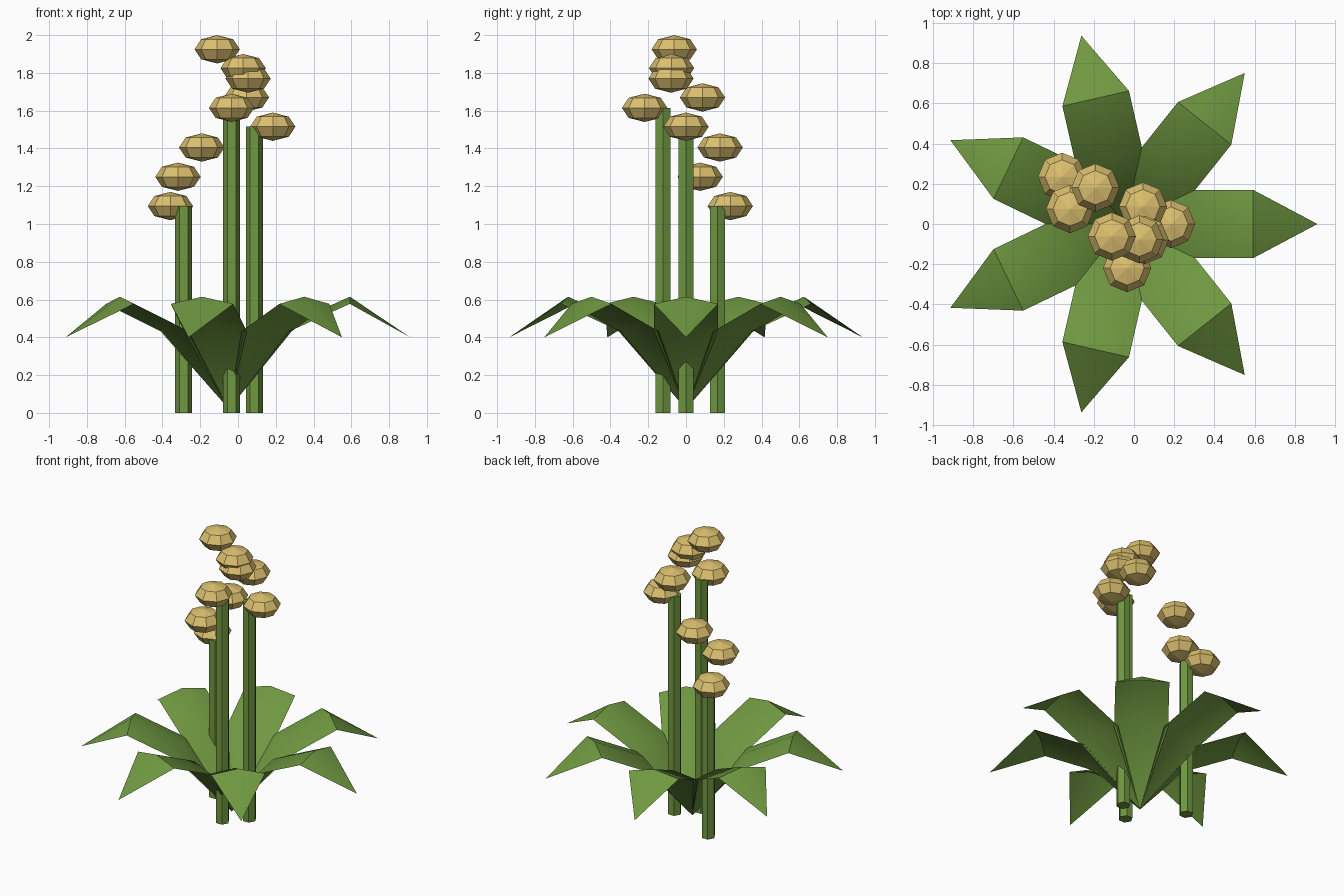
import bpy, bmesh, math
from mathutils import Matrix, Vector

if "Cube" in bpy.data.objects:
    bpy.data.objects.remove(bpy.data.objects["Cube"])


def material(name, rgb):
    m = bpy.data.materials.new(name)
    m.diffuse_color = (*rgb, 1)
    m.use_nodes = True
    m.node_tree.nodes["Principled BSDF"].inputs["Base Color"].default_value = m.diffuse_color
    return m


GREEN = material("leaf green", (0.16, 0.315, 0.052))
YELLOW = material("straw yellow", (0.72, 0.53, 0.16))


def finish(bm, name, mat, smooth_angle=None):
    me = bpy.data.meshes.new(name)
    bm.to_mesh(me)
    bm.free()
    me.materials.append(mat)
    ob = bpy.data.objects.new(name, me)
    bpy.context.collection.objects.link(ob)
    if smooth_angle:
        bpy.ops.object.select_all(action='DESELECT')
        ob.select_set(True)
        bpy.context.view_layer.objects.active = ob
        bpy.ops.object.shade_smooth_by_angle(angle=math.radians(smooth_angle))
    return ob


CENTRE_X = -0.048   # middle of the rosette
LENGTH = 0.96       # reach of each leaf
RIDGE = [0.02, 0.47, 0.615, 0.40]   # midrib heights, base to tip


def leaf(index):
    bm = bmesh.new()
    place = (Matrix.Translation((CENTRE_X, 0, 0))
             @ Matrix.Rotation(index * math.tau / 7, 4, 'Z'))
    rows = []
    for i, z in enumerate(RIDGE):
        t = i / 3
        w = 0.196 * math.sin(math.pi * t)
        sides = (-1, 0, 1) if 0 < i < 3 else (0,)
        rows.append([bm.verts.new(place @ Vector((t * LENGTH, s * w, z - abs(s) * 0.038)))
                     for s in sides])
    base, low, high, tip = rows
    for k in range(2):
        bm.faces.new((base[0], low[k], low[k + 1]))
        bm.faces.new((low[k], high[k], high[k + 1], low[k + 1]))
        bm.faces.new((high[k], tip[0], high[k + 1]))
    bmesh.ops.recalc_face_normals(bm, faces=bm.faces)
    bm.normal_update()
    if sum(f.normal.z for f in bm.faces) < 0:
        bmesh.ops.reverse_faces(bm, faces=bm.faces)
    finish(bm, f"leaf_{index + 1}", GREEN, 40)


def stem(index, x, y, h):
    bm = bmesh.new()
    # hexagonal stem with corners on the x axis
    bmesh.ops.create_cone(bm, cap_ends=True, segments=6, radius1=0.045, radius2=0.045, depth=h,
                          matrix=Matrix.Translation((x, y, h / 2)) @ Matrix.Rotation(math.pi / 6, 4, 'Z'))
    # make sure a corner lies on the x axis
    if max(v.co.x for v in bm.verts) - x < 0.044:
        bmesh.ops.rotate(bm, verts=bm.verts, cent=(x, y, 0),
                         matrix=Matrix.Rotation(math.pi / 6, 3, 'Z'))
    finish(bm, f"stem_{index + 1}", GREEN)


def flower(name, x, y, z):
    bm = bmesh.new()
    bmesh.ops.create_uvsphere(bm, u_segments=8, v_segments=4, radius=0.12,
                              matrix=Matrix.Translation((x, y, z)) @ Matrix.Diagonal((1, 1, 0.625, 1)))
    finish(bm, name, YELLOW)


# rosette of seven folded leaves
for i in range(7):
    leaf(i)

# three stems, each with flower heads spiralling up from its top
stems = [  # x, y, height, start angle of spiral
    (0.087, 0.0, 1.515, 0),
    (-0.034, -0.122, 1.615, 270),
    (-0.288, 0.167, 1.095, 136),
]
for i, (x, y, h, start) in enumerate(stems):
    stem(i, x, y, h)
    for k in range(3):
        a = math.radians(start + k * 116)
        flower(f"flower_head_{i + 1}_{k + 1}",
               x + 0.097 * math.cos(a), y + 0.097 * math.sin(a), h + 0.155 * k)
